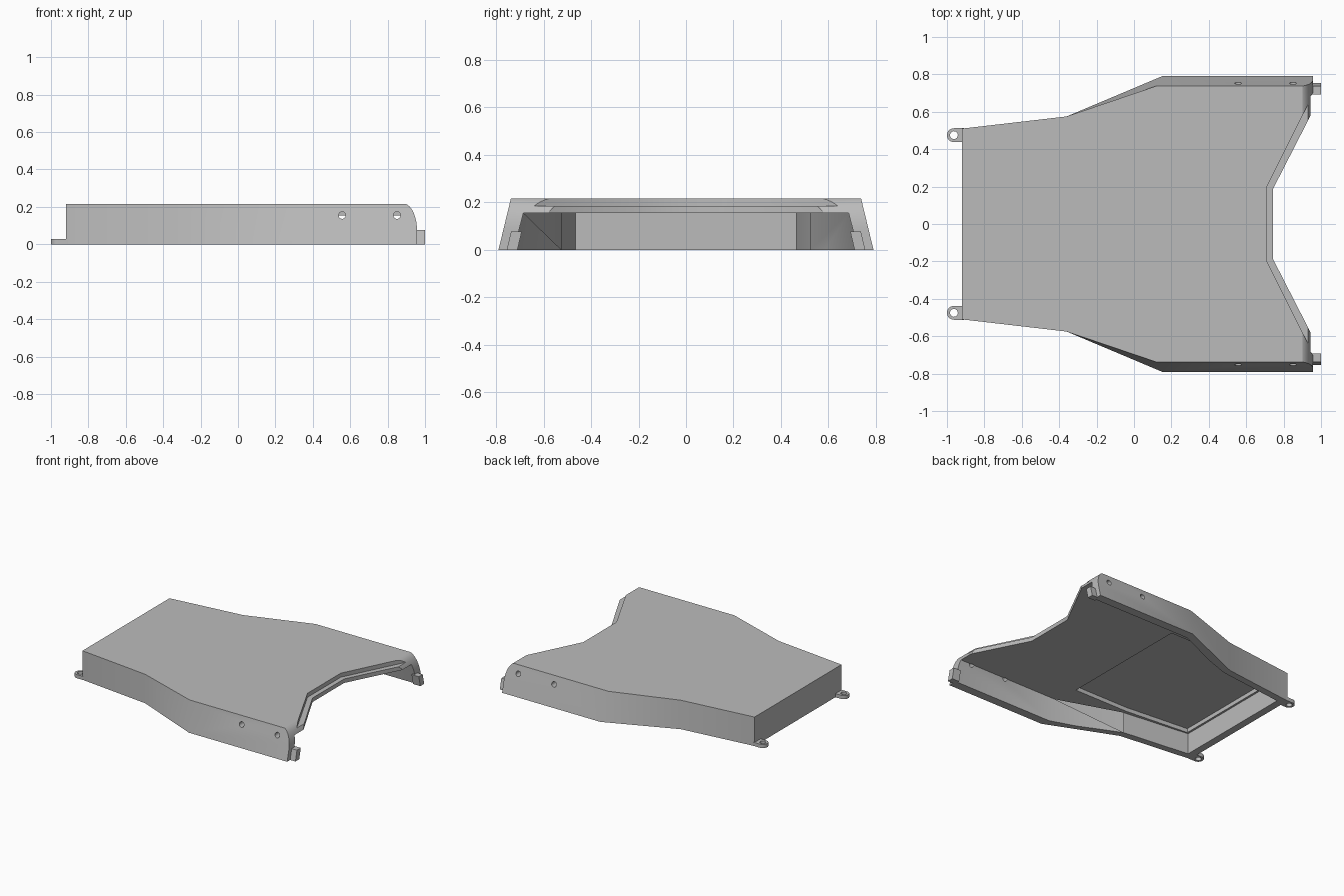
import bpy, bmesh, math
from mathutils import Matrix

cube = bpy.data.objects.get("Cube")
if cube:
    bpy.data.objects.remove(cube, do_unlink=True)

grey = bpy.data.materials.new("neutral grey")
grey.use_nodes = True
grey.diffuse_color = (0.5, 0.5, 0.5, 1)
grey.node_tree.nodes["Principled BSDF"].inputs["Base Color"].default_value = (0.5, 0.5, 0.5, 1)


def add_object(name, bm):
    bmesh.ops.recalc_face_normals(bm, faces=bm.faces)
    mesh = bpy.data.meshes.new(name)
    bm.to_mesh(mesh)
    bm.free()
    mesh.materials.append(grey)
    obj = bpy.data.objects.new(name, mesh)
    bpy.context.collection.objects.link(obj)
    return obj


def loft(name, lower, upper):
    """Solid between two matching loops of 3D points."""
    bm = bmesh.new()
    a = [bm.verts.new(p) for p in lower]
    b = [bm.verts.new(p) for p in upper]
    bm.faces.new(a)
    bm.faces.new(b)
    for i in range(len(a)):
        j = (i + 1) % len(a)
        bm.faces.new((a[i], a[j], b[j], b[i]))
    return add_object(name, bm)


def mirrored(half, z):
    """Loop from a half outline, reflected across y = 0."""
    return [(x, y, z) for x, y in half] + [(x, -y, z) for x, y in reversed(half)]


def cylinder(name, radius, depth, place):
    bm = bmesh.new()
    bmesh.ops.create_cone(bm, cap_ends=True, segments=24, radius1=radius,
                          radius2=radius, depth=depth, matrix=place)
    return add_object(name, bm)


def combine(target, other, operation):
    other.hide_render = True
    mod = target.modifiers.new(operation, 'BOOLEAN')
    mod.operation = operation
    mod.solver = 'EXACT'
    mod.object = other
    bpy.context.view_layer.objects.active = target
    bpy.ops.object.modifier_apply(modifier=mod.name)
    bpy.data.objects.remove(other, do_unlink=True)


def smooth(obj):
    bpy.ops.object.select_all(action='DESELECT')
    obj.select_set(True)
    bpy.context.view_layer.objects.active = obj
    bpy.ops.object.shade_smooth_by_angle(angle=math.radians(30))


TOP, CEILING, LIP = 0.215, 0.155, 0.185

# Outer body: tapered neck widening to sloping side walls
cover = loft("cover_shell",
             mirrored([(-0.92, 0.51), (-0.36, 0.575), (0.15, 0.79), (1.0, 0.79)], 0),
             mirrored([(-0.92, 0.51), (-0.36, 0.575), (0.12, 0.738), (1.0, 0.738)], TOP))

# Rounded nose, kept by intersecting with an extruded side profile
nose = [(-1.1, -0.1), (0.957, -0.1), (0.957, 0.075)]
for i in range(1, 13):
    t = math.radians(75) * i / 12
    nose.append((0.957 - 0.057 * (1 - math.cos(t)) / (1 - math.cos(math.radians(75))),
                 0.075 + 0.14 * math.sin(t) / math.sin(math.radians(75))))
nose += [(0.9, 0.3), (-1.1, 0.3)]
combine(cover, loft("nose_profile", [(x, -1, z) for x, z in nose],
                    [(x, 1, z) for x, z in nose]), 'INTERSECT')

# Underside cavity, open at the wide end
low = [(-0.865, 0.465), (-0.35, 0.525), (0.15, 0.725), (1.1, 0.725)]
high = [(-0.865, 0.465), (-0.35, 0.525), (0.12, 0.685), (1.1, 0.685)]
extra = [(x, y + (y - h[1]) * 0.1 / CEILING) for (x, y), h in zip(low, high)]
combine(cover, loft("cavity", mirrored(extra, -0.1), mirrored(high, CEILING)), 'DIFFERENCE')

# Deeper recess in the ceiling behind the middle
recess = [(-0.85, 0.455), (-0.35, 0.5), (0.09, 0.5)]
combine(cover, loft("recess", mirrored(recess, 0.05), mirrored(recess, LIP)), 'DIFFERENCE')

# Trapezoid notch in the wide end, stepped to leave a lower lip
for name, half, z0, z1 in (
        ("upper_notch", [(0.708, 0.195), (0.957, 0.693), (1.1, 0.693)], LIP, 0.3),
        ("lower_notch", [(0.742, 0.185), (0.957, 0.605), (1.1, 0.605)], -0.1, 0.2)):
    combine(cover, loft(name, mirrored(half, z0), mirrored(half, z1)), 'DIFFERENCE')

# Screw holes through both side walls
for side in (-1, 1):
    for x in (0.557, 0.85):
        place = Matrix.Translation((x, side * 0.78, CEILING)) @ Matrix.Rotation(math.pi / 2, 4, 'X')
        combine(cover, cylinder("screw_hole", 0.019, 0.2, place), 'DIFFERENCE')
smooth(cover)

for side, word in ((1, "left"), (-1, "right")):
    # Rounded mounting lug with a hole at the narrow end
    y = side * 0.475
    outline = [(-0.91, y - 0.037), (-0.91, y + 0.037)]
    for i in range(17):
        t = math.pi / 2 + math.pi * i / 16
        outline.append((-0.963 + 0.037 * math.cos(t), y + 0.037 * math.sin(t)))
    lug = loft(word + "_mounting_lug", [(x, v, 0) for x, v in outline],
               [(x, v, 0.027) for x, v in outline])
    combine(lug, cylinder("lug_hole", 0.021, 0.2, Matrix.Translation((-0.963, y, 0))), 'DIFFERENCE')
    smooth(lug)

    # Leaning locating clip at the wide end
    foot = [(0.94, 0.71), (1.0, 0.71), (1.0, 0.755), (0.94, 0.755)]
    loft(word + "_locating_clip", [(x, side * v, 0) for x, v in foot],
         [(x, side * (v - 0.018), 0.077) for x, v in foot])
